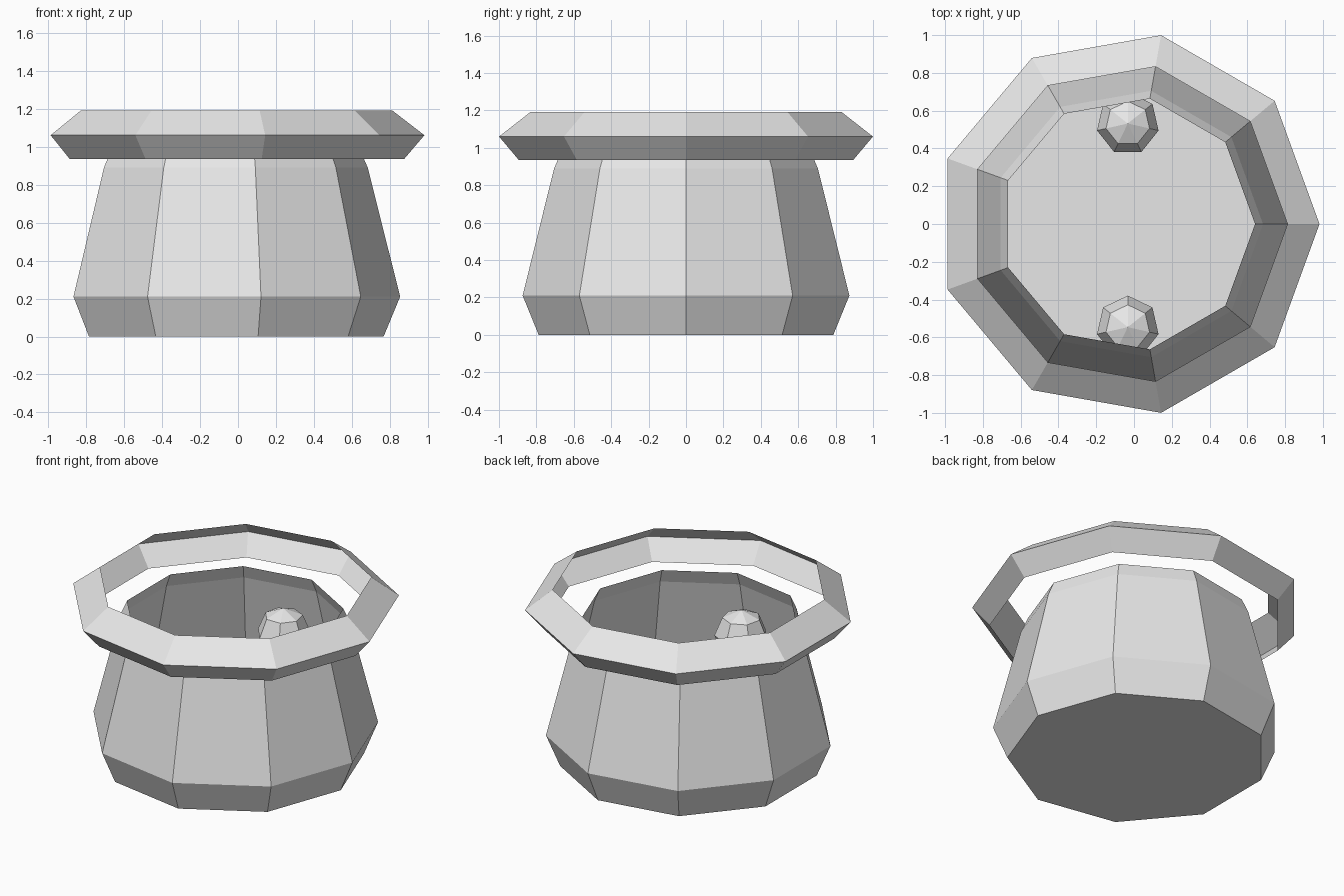
import bpy
import bmesh
from math import sin, cos, pi, tau

cube = bpy.data.objects.get("Cube")
if cube:
    bpy.data.objects.remove(cube, do_unlink=True)

# One plain grey for every part
grey = bpy.data.materials.new("light_grey")
grey.use_nodes = True
grey.diffuse_color = (0.8, 0.8, 0.8, 1)
grey.node_tree.nodes["Principled BSDF"].inputs["Base Color"].default_value = (0.8, 0.8, 0.8, 1)

AXIS_X = -0.033  # the nine-sided parts share this axis


def lathe(name, profile, sides, location, start=0.0, base=False):
    """Spin (radius, height) points, listed bottom to top, into a faceted shell."""
    bm = bmesh.new()
    angles = [start + tau * i / sides for i in range(sides)]
    rings = [[bm.verts.new((r * cos(a), r * sin(a), z)) for a in angles]
             for r, z in profile]
    for low, high in zip(rings, rings[1:]):
        for i in range(sides):
            j = (i + 1) % sides
            bm.faces.new((low[i], low[j], high[j], high[i]))
    if base:
        bm.faces.new(rings[0][::-1])
    bmesh.ops.remove_doubles(bm, verts=bm.verts, dist=0.0001)  # close the poles
    mesh = bpy.data.meshes.new(name)
    bm.to_mesh(mesh)
    bm.free()
    mesh.materials.append(grey)
    obj = bpy.data.objects.new(name, mesh)
    obj.location = location
    bpy.context.collection.objects.link(obj)
    return obj


# Open pot with a closed base and a slightly tucked lip
lathe("pot", [(0.80, 0), (0.887, 0.21), (0.716, 0.89), (0.674, 0.985)],
      9, (AXIS_X, 0, 0), base=True)

# Thin angular band hovering around the lip
lathe("rim_band", [(0.908, 0.935), (1.015, 1.06), (0.846, 1.19)],
      9, (AXIS_X, 0, 0))

# Two small faceted balls inside the pot
RADIUS = 0.167
ball = [(RADIUS * sin(pi * k / 4), -RADIUS * cos(pi * k / 4)) for k in range(5)]
for name, y in (("back_ball", 0.532), ("front_ball", -0.546)):
    lathe(name, ball, 7, (AXIS_X, y, 0.645), start=pi / 2)
